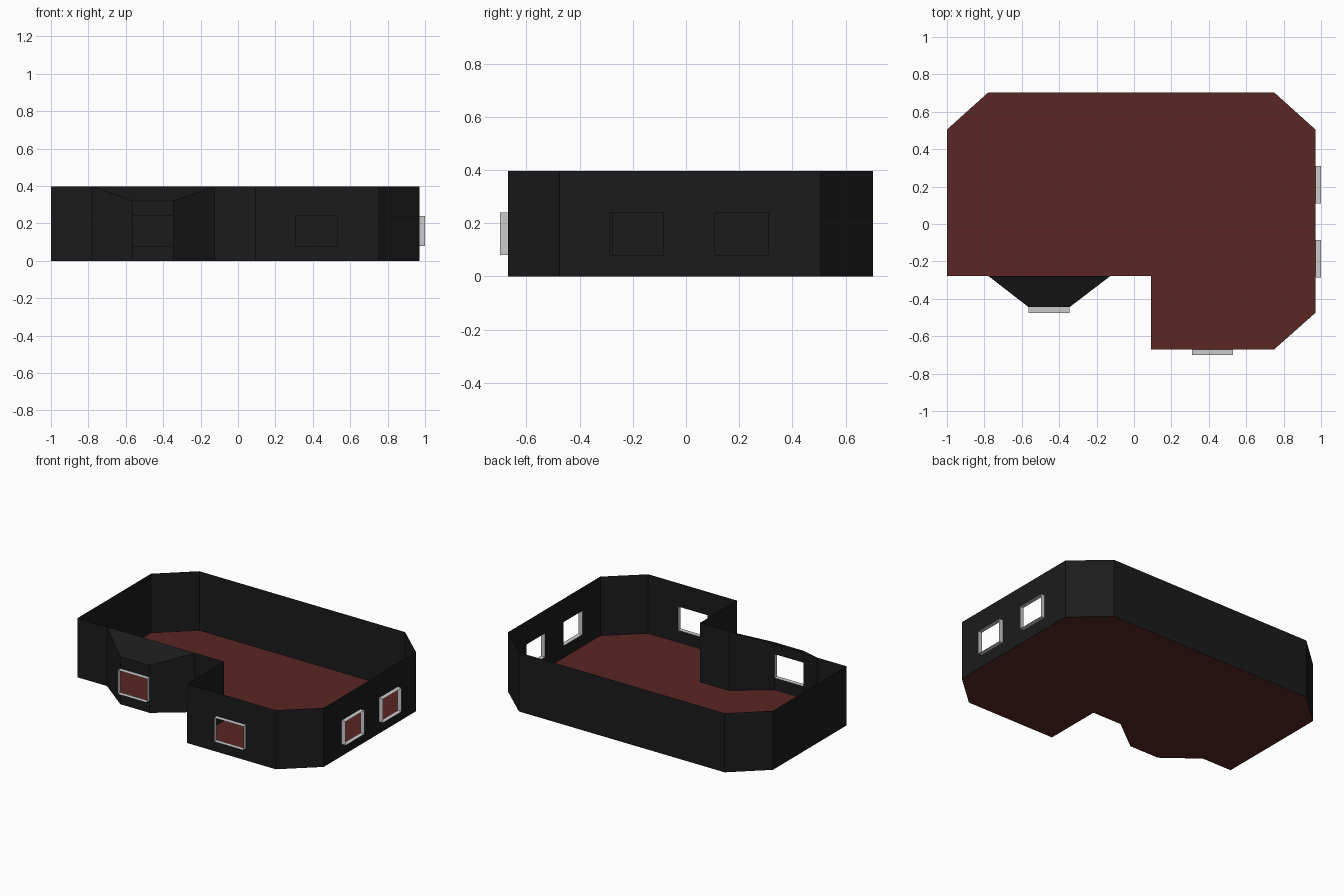
import bpy, bmesh
from mathutils import Vector

if "Cube" in bpy.data.objects:
    bpy.data.objects.remove(bpy.data.objects["Cube"])

H, BAY_H = 0.397, 0.32        # wall height, bay front height
SILL, HEAD, DEPTH = 0.08, 0.24, 0.03

# Floor plan corners, counter-clockwise: (x, y, wall height)
PLAN = [(-1, 0.505, H), (-1, -0.277, H), (-0.78, -0.277, H),
        (-0.563, -0.445, BAY_H), (-0.345, -0.445, BAY_H), (-0.125, -0.277, H),
        (0.09, -0.277, H), (0.09, -0.67, H), (0.75, -0.67, H),
        (0.97, -0.475, H), (0.97, 0.505, H), (0.75, 0.703, H), (-0.78, 0.703, H)]
BAY_WALL, FRONT_WALL, RIGHT_WALL = 3, 7, 9

# Window spans as distances along their wall
WINDOWS = {BAY_WALL: [(0, 0.218)],
           FRONT_WALL: [(0.22, 0.44)],
           RIGHT_WALL: [(0.19, 0.39), (0.585, 0.785)]}


def material(name, rgb):
    m = bpy.data.materials.new(name)
    m.diffuse_color = (*rgb, 1)
    m.use_nodes = True
    m.node_tree.nodes["Principled BSDF"].inputs["Base Color"].default_value = m.diffuse_color
    return m


def make_object(name, faces, mat=None):
    bm = bmesh.new()
    for f in faces:
        bm.faces.new([bm.verts.new(p) for p in f])
    bmesh.ops.remove_doubles(bm, verts=bm.verts, dist=0.0005)
    me = bpy.data.meshes.new(name)
    bm.to_mesh(me)
    bm.free()
    if mat:
        me.materials.append(mat)
    ob = bpy.data.objects.new(name, me)
    bpy.context.collection.objects.link(ob)
    return ob


def wall_faces(a, b, holes):
    """Upright sheet from a to b, split round its window openings."""
    start, end = Vector((a[0], a[1], 0)), Vector((b[0], b[1], 0))
    up = Vector((0, 0, 1))
    if not holes:
        return [[start, end, end + up * b[2], start + up * a[2]]]
    length = (end - start).length
    along = (end - start) / length
    cuts = sorted({0, length, *[s for h in holes for s in h]})
    levels = [0, SILL, HEAD, a[2]]
    faces = []
    for s0, s1 in zip(cuts, cuts[1:]):
        if s1 - s0 < 0.002:
            continue
        for z0, z1 in zip(levels, levels[1:]):
            if z0 == SILL and any(h[0] <= s0 and s1 <= h[1] for h in holes):
                continue
            faces.append([start + along * s + up * z for s, z in
                          ((s0, z0), (s1, z0), (s1, z1), (s0, z1))])
    return faces


def frame_faces(a, b, span):
    """Thin rectangular sleeve standing out from the wall."""
    start, end = Vector((a[0], a[1], 0)), Vector((b[0], b[1], 0))
    along = (end - start).normalized()
    out = Vector((along.y, -along.x, 0)) * DEPTH
    s0, s1 = span
    ring = [start + along * s + Vector((0, 0, z)) for s, z in
            ((s0, SILL), (s1, SILL), (s1, HEAD), (s0, HEAD))]
    return [[ring[i], ring[i - 1], ring[i - 1] + out, ring[i] + out] for i in range(4)]


black = material("wall_black", (0.011, 0.011, 0.011))
red = material("floor_red", (0.1, 0.02, 0.017))

# Floor
make_object("floor", [[(x, y, 0) for x, y, h in PLAN]], red)

# Walls and window frames
walls = []
for i, a in enumerate(PLAN):
    b = PLAN[(i + 1) % len(PLAN)]
    holes = WINDOWS.get(i, [])
    walls += wall_faces(a, b, holes)
    for n, span in enumerate(holes):
        make_object(f"window_frame_{i}_{n}", frame_faces(a, b, span))
make_object("walls", walls, black)

# Sloping roof over the bay window
make_object("bay_roof", [PLAN[2:6]], black)
